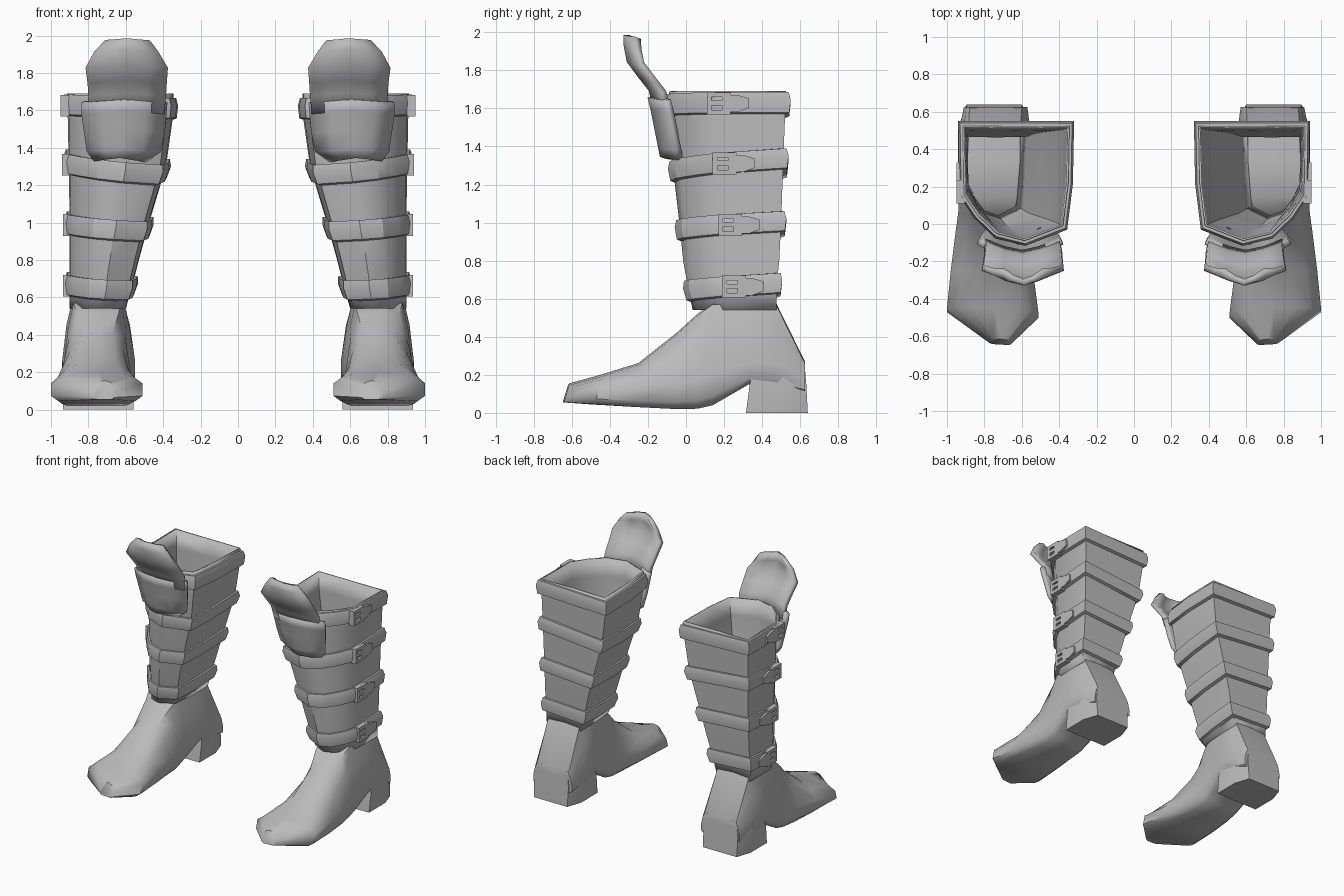
import bpy, bmesh, math

if "Cube" in bpy.data.objects:
    bpy.data.objects.remove(bpy.data.objects["Cube"])

leather = bpy.data.materials.new("grey leather")
leather.diffuse_color = (0.5, 0.5, 0.5, 1)
leather.use_nodes = True
leather.node_tree.nodes["Principled BSDF"].inputs["Base Color"].default_value = leather.diffuse_color


def finish(name, bm, angle=35, thick=0.0, offset=-1):
    """Turn a bmesh of one boot part into an object mirrored to both boots."""
    bmesh.ops.recalc_face_normals(bm, faces=bm.faces)
    me = bpy.data.meshes.new(name)
    bm.to_mesh(me)
    bm.free()
    me.materials.append(leather)
    ob = bpy.data.objects.new(name, me)
    bpy.context.collection.objects.link(ob)
    bpy.ops.object.select_all(action='DESELECT')
    ob.select_set(True)
    bpy.context.view_layer.objects.active = ob
    bpy.ops.object.shade_smooth_by_angle(angle=math.radians(angle))
    if thick:
        sol = ob.modifiers.new("thickness", 'SOLIDIFY')
        sol.thickness, sol.offset = thick, offset
    mir = ob.modifiers.new("other boot", 'MIRROR')
    mir.use_mirror_merge = False
    return ob


def loft(rings, closed=True, caps=True):
    """Bridge equal-length point rings."""
    bm = bmesh.new()
    rows = [[bm.verts.new(p) for p in r] for r in rings]
    n = len(rows[0])
    for a, b in zip(rows, rows[1:]):
        for i in range(n if closed else n - 1):
            j = (i + 1) % n
            bm.faces.new((a[i], a[j], b[j], b[i]))
    if caps:
        bm.faces.new(rows[0])
        bm.faces.new(rows[-1])
    return bm


def lerp(a, b, t):
    return a + (b - a) * t


# Shaft: sizes by height (z, inner x, outer x, front y, back y)
SIZES = [
    (0.54, 0.60, 0.90, 0.035, 0.475),
    (0.66, 0.565, 0.90, 0.01, 0.475),
    (0.80, 0.53, 0.90, -0.015, 0.49),
    (1.00, 0.475, 0.90, -0.035, 0.50),
    (1.30, 0.385, 0.905, -0.07, 0.51),
    (1.55, 0.35, 0.91, -0.09, 0.52),
    (1.69, 0.345, 0.915, -0.09, 0.525),
]
# Cross-section in the unit square: flat back, pointed front
SHAPE = [(0, 1), (0.5, 1.0), (1, 1), (0.99, 0.4), (0.86, 0.22), (0.68, 0.06),
         (0.42, 0), (0.06, 0.13), (0.01, 0.5)]


def size_at(z):
    for a, b in zip(SIZES, SIZES[1:]):
        if z <= b[0]:
            break
    t = (z - a[0]) / (b[0] - a[0])
    return [lerp(a[i], b[i], t) for i in range(1, 5)]


def section(z, off=0.0, tilt_y=0.0, tilt_x=0.0):
    pts = []
    for u, v in SHAPE:
        h = z + tilt_y * (v - 0.5) + tilt_x * (u - 0.5)
        x0, x1, y0, y1 = size_at(h)
        pts.append((lerp(x0 - off, x1 + off, u), lerp(y0 - off, y1 + off, v), h))
    return pts


finish("boot_shaft", loft([section(s[0]) for s in SIZES], caps=False), 40, 0.012)

# Straps: (bottom, top, tilt to back, tilt to outside, buckle front y)
STRAPS = [(0.60, 0.71, 0.03, 0.02, 0.19), (0.92, 1.03, 0.03, 0.03, 0.17),
          (1.235, 1.345, 0.04, 0.05, 0.14), (1.56, 1.675, 0.0, 0.02, 0.11)]


def add_box(bm, x, y, z):
    """Box from three (low, high) ranges."""
    v = [bm.verts.new((a, b, c)) for a in x for b in y for c in z]
    for f in ((0, 1, 3, 2), (4, 6, 7, 5), (0, 4, 5, 1), (2, 3, 7, 6), (0, 2, 6, 4), (1, 5, 7, 3)):
        bm.faces.new([v[i] for i in f])


for k, (zb, zt, ty, tx, by) in enumerate(STRAPS, 1):
    rings = [section(z, o, ty, tx) for z, o in
             ((zb, 0.0), (zb + 0.008, 0.022), (zt - 0.04, 0.027), (zt, 0.015), (zt, 0.0))]
    finish(f"strap_{k}", loft(rings, caps=False), 30)

    # Tapered strap end on the outer side
    zm = (zb + zt) / 2 + tx * 0.4
    xo = size_at(zm)[1]
    h = 0.045
    tip = [(by + 0.08, -h), (by + 0.16, -h), (by + 0.22, -h * 0.5),
           (by + 0.22, h * 0.6), (by + 0.16, h), (by + 0.08, h)]
    bm = loft([[(x, y, zm + z) for y, z in tip] for x in (xo, xo + 0.036)])
    finish(f"strap_end_{k}", bm, 30)

    # Buckle frame with a middle bar and a prong
    bm = bmesh.new()
    x, w, hz = (xo - 0.01, xo + 0.036), 0.125, 0.058
    for y in (by, by + w - 0.025):
        add_box(bm, x, (y, y + 0.025), (zm - hz, zm + hz))
    for z in (-hz, -0.01, hz - 0.025):
        add_box(bm, x, (by + 0.025, by + w - 0.025), (zm + z, zm + z + 0.025))
    finish(f"buckle_{k}", bm, 30)

# Foot: (y, inner x, outer x, sole z, widest z, top z, top inner x, top outer x)
FOOT = [
    (-0.62, 0.66, 0.77, 0.055, 0.09, 0.155, 0.68, 0.75),
    (-0.47, 0.51, 1.00, 0.045, 0.14, 0.20, 0.62, 0.87),
    (-0.25, 0.54, 0.98, 0.03, 0.14, 0.262, 0.65, 0.85),
    (-0.05, 0.565, 0.955, 0.02, 0.15, 0.42, 0.67, 0.83),
    (0.06, 0.57, 0.94, 0.022, 0.17, 0.52, 0.64, 0.86),
    (0.14, 0.575, 0.935, 0.04, 0.20, 0.58, 0.625, 0.88),
    (0.33, 0.56, 0.94, 0.15, 0.26, 0.58, 0.61, 0.89),
    (0.475, 0.55, 0.94, 0.12, 0.26, 0.575, 0.61, 0.885),
    (0.625, 0.57, 0.91, 0.10, 0.17, 0.27, 0.60, 0.88),
]
rings = []
for y, xi, xo, zb, zw, zt, ti, to in FOOT:
    zm, inset = lerp(zw, zt, 0.6), min(0.04, (xo - xi) * 0.15)
    ring = [(xi + inset, zb), (xo - inset, zb), (xo, lerp(zb, zw, 0.3)), (xo, zw),
            (lerp(xo, to, 0.45), zm), (to, zt - 0.01), ((ti + to) / 2, zt), (ti, zt - 0.01),
            (lerp(xi, ti, 0.45), zm), (xi, zw), (xi, lerp(zb, zw, 0.3))]
    toe = y < -0.4
    rings.append([(x, y + (0.3 * (z - 0.13) if toe else 0) + (0.06 * (x - 0.75) if toe else 0), z)
                  for x, z in ring])
finish("foot", loft(rings), 50)

# Heel block
heel = []
for z, xi, xo, yf, yb in ((0.0, 0.56, 0.935, 0.315, 0.64), (0.15, 0.555, 0.94, 0.335, 0.632),
                          (0.27, 0.57, 0.92, 0.36, 0.622)):
    heel.append([(xi, yf, z), (xo, yf, z), (xo, yb - 0.12, z), (xo - 0.04, yb, z),
                 (xi + 0.04, yb, z), (xi, yb - 0.12, z)])
finish("heel", loft(heel), 40)


def flap(name, rows, curve, thick):
    """Curved sheet from (z, centre y, left x, right x) rows."""
    rings = []
    for z, yc, x0, x1 in rows:
        rings.append([(lerp(x0, x1, t), yc + curve * abs(2 * t - 1) ** 1.5,
                       z - 0.015 * abs(2 * t - 1)) for t in (0, 0.25, 0.5, 0.75, 1)])
    finish(name, loft(rings, closed=False, caps=False), 40, thick, 0)


# Tongue rising above the shaft, and the folded flap in front of it
flap("tongue", [(1.60, -0.155, 0.40, 0.80), (1.70, -0.18, 0.39, 0.795), (1.77, -0.235, 0.385, 0.80),
                (1.85, -0.295, 0.38, 0.81), (1.93, -0.31, 0.435, 0.76),
                (1.985, -0.312, 0.48, 0.70)], 0.06, 0.035)
flap("tongue_flap", [(1.35, -0.12, 0.50, 0.76), (1.40, -0.13, 0.42, 0.80), (1.50, -0.15, 0.40, 0.815),
                     (1.60, -0.17, 0.39, 0.83), (1.66, -0.185, 0.385, 0.83)], 0.09, 0.035)
